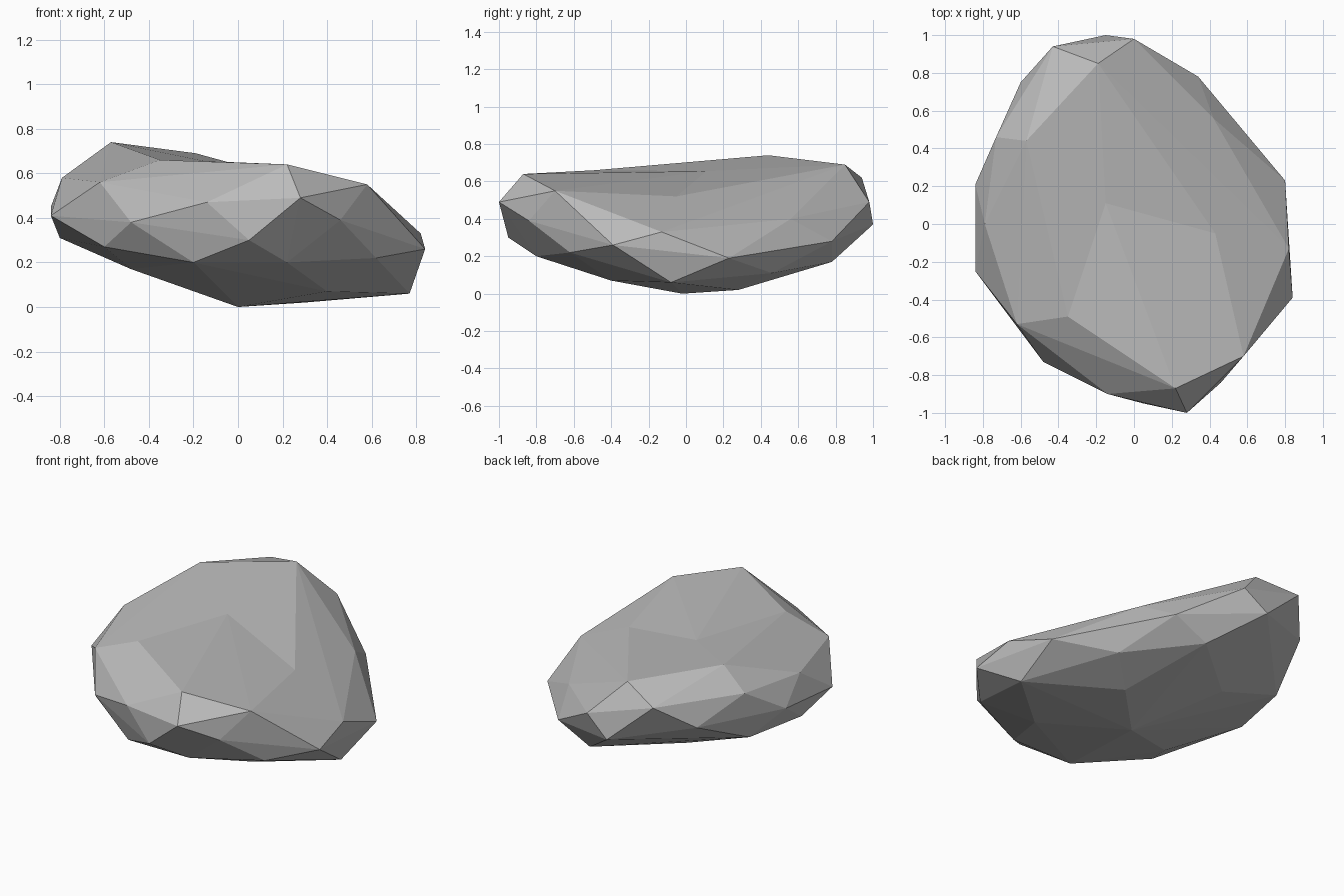
import bpy
import bmesh
from mathutils import Vector

default_cube = bpy.data.objects.get("Cube")
if default_cube:
    bpy.data.objects.remove(default_cube, do_unlink=True)

# Rim of the gently dished top, in order round the boulder
crown = [(.22, -.87, .64), (-.35, -.49, .66), (-.57, .44, .74),
         (-.19, .85, .69), (.43, -.05, .52), (.58, -.7, .55)]
dish_centre = (-.15, .11, .655)

# Corners of the broken sides, front, left, back, right
shoulder = [(.28, -1, .49), (.46, -.84, .39), (.05, -.95, .3), (-.14, -.9, .47),
            (-.48, -.73, .38), (-.62, -.53, .56),
            (.84, -.39, .26), (.82, -.13, .33), (.8, .23, .19), (.42, .56, .4),
            (.34, .78, .28), (0, .98, .49), (-.15, 1, .37), (-.43, .94, .62),
            (-.6, .75, .47), (-.73, .46, .61), (-.84, .21, .45),
            (-.79, 0, .58), (-.84, -.25, .41)]

# Rounded underside
belly = [(-.2, -.8, .2), (.22, -.8, .2), (.62, -.62, .22), (.4, -.4, .07),
         (.77, -.08, .06), (.5, .46, .11), (.3, .28, .02), (.12, .78, .17),
         (-.3, .42, .17), (-.72, .4, .31), (-.8, 0, .31), (-.48, -.3, .17),
         (-.6, -.55, .27), (0, -.02, 0)]


def make_material(name, colour):
    material = bpy.data.materials.new(name)
    material.use_nodes = True
    material.diffuse_color = colour
    material.node_tree.nodes["Principled BSDF"].inputs["Base Color"].default_value = colour
    return material


def wrap_points(bm, points):
    """Shrink-wrap flat facets round a cloud of corner points."""
    verts = [bm.verts.new(point) for point in points]
    result = bmesh.ops.convex_hull(bm, input=verts)
    loose = {item for key in ("geom_interior", "geom_unused")
             for item in result[key] if isinstance(item, bmesh.types.BMVert)}
    bmesh.ops.delete(bm, geom=list(loose), context="VERTS")


def sink_top(bm, rim_points, centre):
    """Replace the facets inside the rim with a fan round a lower corner."""
    targets = [Vector(point) for point in rim_points]
    rim = {v for v in bm.verts if any((v.co - t).length < .001 for t in targets)}
    inner = [f for f in bm.faces if all(v in rim for v in f.verts)]
    # Remember the open border, keeping the direction of each facet
    border = []
    for face in inner:
        for loop in face.loops:
            others = [f for f in loop.edge.link_faces if f not in inner]
            if others:
                border.append((loop.vert, loop.link_loop_next.vert))
    bmesh.ops.delete(bm, geom=inner, context="FACES")
    hub = bm.verts.new(centre)
    for start, end in border:
        bm.faces.new((start, end, hub))


# Boulder
bm = bmesh.new()
wrap_points(bm, crown + shoulder + belly)
sink_top(bm, crown, dish_centre)
bmesh.ops.recalc_face_normals(bm, faces=bm.faces[:])
for face in bm.faces:
    face.smooth = False

mesh = bpy.data.meshes.new("boulder")
bm.to_mesh(mesh)
bm.free()
mesh.materials.append(make_material("stone grey", (.5, .5, .5, 1)))
boulder = bpy.data.objects.new("boulder", mesh)
bpy.context.collection.objects.link(boulder)
